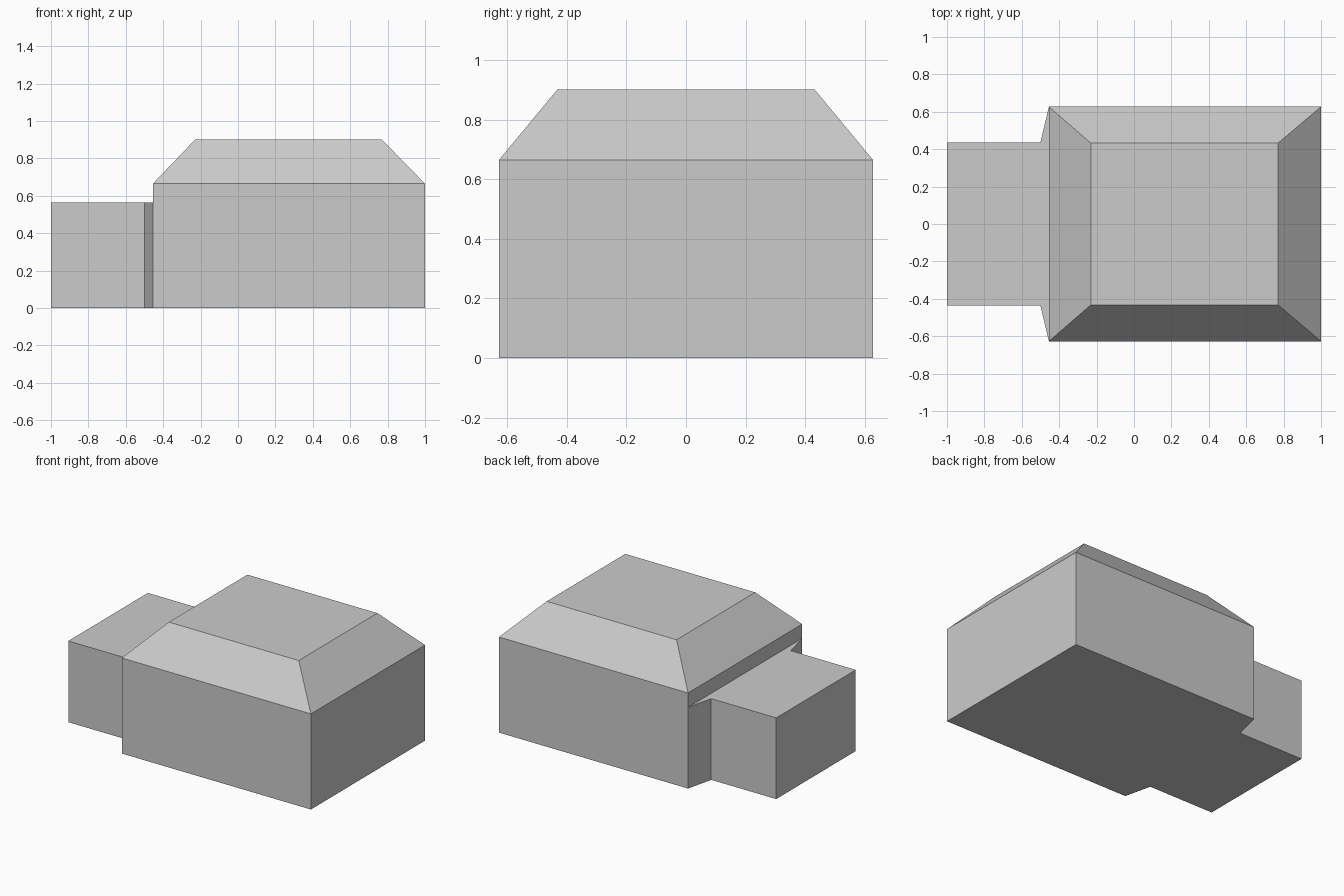
import bpy
import bmesh

if "Cube" in bpy.data.objects:
    bpy.data.objects.remove(bpy.data.objects["Cube"])


def rect(x0, x1, y):
    return [(x0, -y), (x1, -y), (x1, y), (x0, y)]


def loft(name, lower, z0, upper, z1, bottom=False, top=False, skip=()):
    """Join two outlines with side faces and optional end caps."""
    bm = bmesh.new()
    a = [bm.verts.new((x, y, z0)) for x, y in lower]
    b = [bm.verts.new((x, y, z1)) for x, y in upper]
    n = len(a)
    for i in range(n):
        if i not in skip:
            j = (i + 1) % n
            bm.faces.new((a[i], a[j], b[j], b[i]))
    if bottom:
        bm.faces.new(a[::-1])
    if top:
        bm.faces.new(b)
    mesh = bpy.data.meshes.new(name)
    bm.to_mesh(mesh)
    bm.free()
    obj = bpy.data.objects.new(name, mesh)
    bpy.context.collection.objects.link(obj)
    return obj


EAVE = rect(-0.455, 1.0, 0.627)

# Main block
loft("main_walls", EAVE, 0, EAVE, 0.665, bottom=True)

# Flat-topped hipped roof
loft("hipped_roof", EAVE, 0.665, rect(-0.23, 0.77, 0.432), 0.90, top=True)

# Lower side wing, flaring out where it meets the main block
wing = [(-1.0, -0.437), (-0.5, -0.437), (-0.455, -0.627),
        (-0.455, 0.627), (-0.5, 0.437), (-1.0, 0.437)]
loft("side_wing", wing, 0, wing, 0.565, bottom=True, top=True, skip=(2,))
